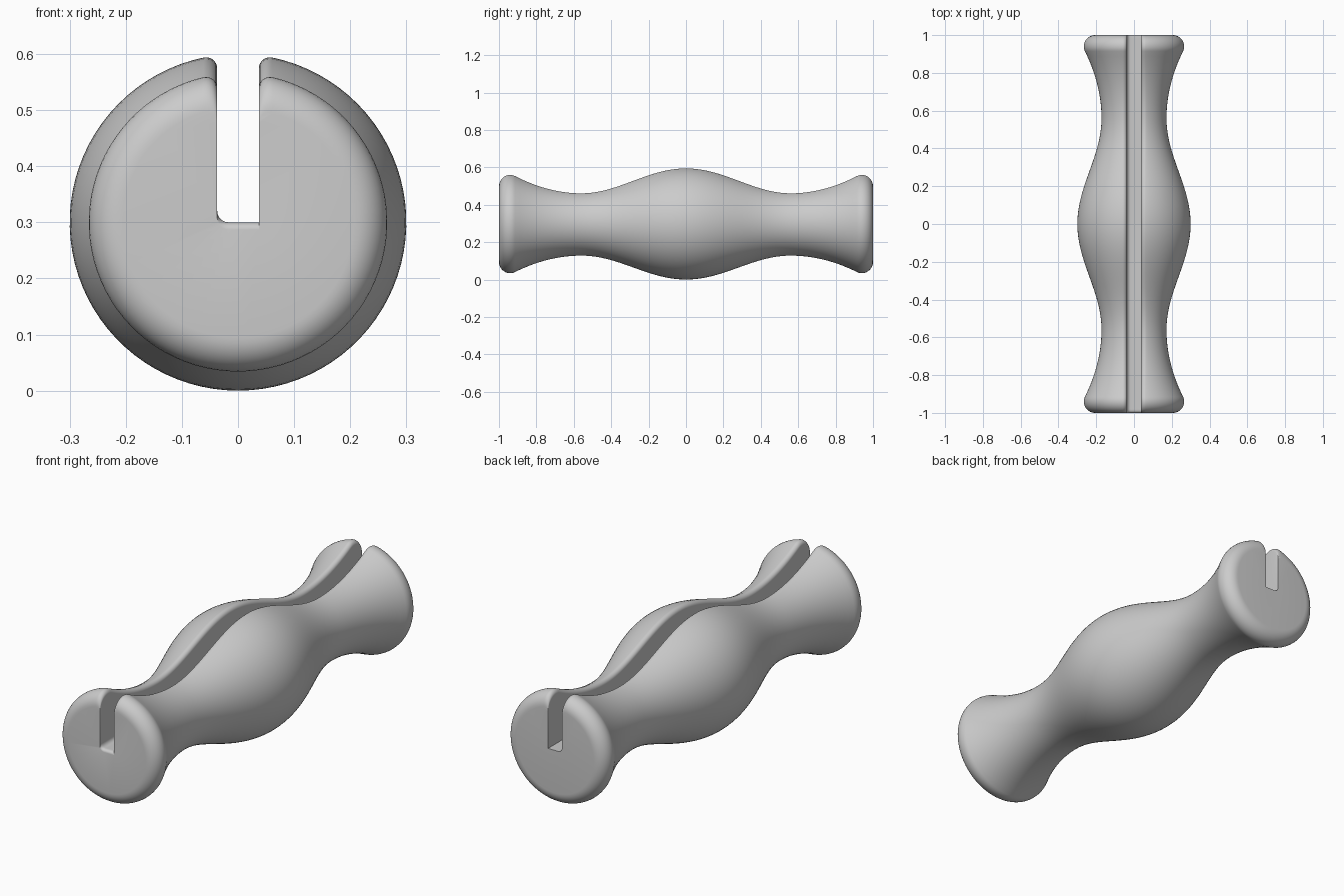
import bpy
import bmesh
from math import sin, cos, pi, sqrt, atan2, radians

cube = bpy.data.objects.get("Cube")
if cube:
    bpy.data.objects.remove(cube, do_unlink=True)

AXIS = 0.3       # height of the long axis, also the slot floor
SLOT = 0.037     # half width of the slot
EDGE = 0.02      # rounding of the slot's edges
RIM = 0.06       # rounding of the end rims


def body_radius(y):
    """Bulging middle, narrow waists and flared ends."""
    y = abs(y)
    if y < 0.56:
        return 0.236 + 0.064 * cos(pi * y / 0.56)
    return 0.172 + 0.7 * (y - 0.56) ** 2


def section(y, r, drop=0.0):
    """Round cross-section with a slot cut down to the axis."""
    cx = SLOT + EDGE
    cz = sqrt((r - EDGE) ** 2 - cx ** 2)
    start = atan2(cz, cx)
    # right half: rounded lip, then the outer arc down to the bottom
    half = []
    for i in range(8):
        a = pi + (start - pi) * i / 7
        half.append((cx + EDGE * cos(a), cz + EDGE * sin(a)))
    for i in range(1, 41):
        a = start - (start + pi / 2) * i / 40
        half.append((r * cos(a), r * sin(a)))
    mirrored = [(-x, z) for x, z in reversed(half[:-1])]
    # slot floor, with one softened inner corner
    corner = [(-SLOT + EDGE * (1 - cos(a)), EDGE * (1 - sin(a)) - drop)
              for a in (pi / 2 * i / 5 for i in range(6))]
    loop = half + mirrored + corner + [(SLOT, -drop)]
    return [(x, y, z + AXIS) for x, z in loop]


# Stations along the length: body, then a rounded rim at each end
body = [(y, body_radius(y)) for y in (-0.914 + 1.828 * i / 72 for i in range(73))]
rim = []
for i in range(1, 13):
    a = radians(116.4 - 116.4 * i / 12)
    rim.append((0.94 + RIM * cos(a), 0.206 + RIM * sin(a)))
stations = [(-y, r) for y, r in reversed(rim)] + body + rim

bm = bmesh.new()
rings = []
for y, r in stations:
    # the slot floor rolls over the front end
    t = max(0.0, (-y - 0.985) / 0.015)
    drop = 0.013 * (1 - sqrt(max(0.0, 1 - t * t)))
    rings.append([bm.verts.new(p) for p in section(y, r, drop)])
for a, b in zip(rings, rings[1:]):
    n = len(a)
    for i in range(n):
        j = (i + 1) % n
        bm.faces.new((a[i], a[j], b[j], b[i]))
bm.faces.new(rings[0])
bm.faces.new(rings[-1])
bmesh.ops.recalc_face_normals(bm, faces=bm.faces)
caps = [f for f in bm.faces if len(f.verts) > 4]
bmesh.ops.triangulate(bm, faces=caps)

mesh = bpy.data.meshes.new("slotted_handle")
bm.to_mesh(mesh)
bm.free()
handle = bpy.data.objects.new("slotted_handle", mesh)
bpy.context.collection.objects.link(handle)

# Plain grey finish
grey = bpy.data.materials.new("plain_grey")
grey.use_nodes = True
colour = (0.6, 0.6, 0.6, 1)
grey.diffuse_color = colour
grey.node_tree.nodes["Principled BSDF"].inputs["Base Color"].default_value = colour
mesh.materials.append(grey)

bpy.ops.object.select_all(action='DESELECT')
handle.select_set(True)
bpy.context.view_layer.objects.active = handle
bpy.ops.object.shade_smooth_by_angle(angle=radians(35))
